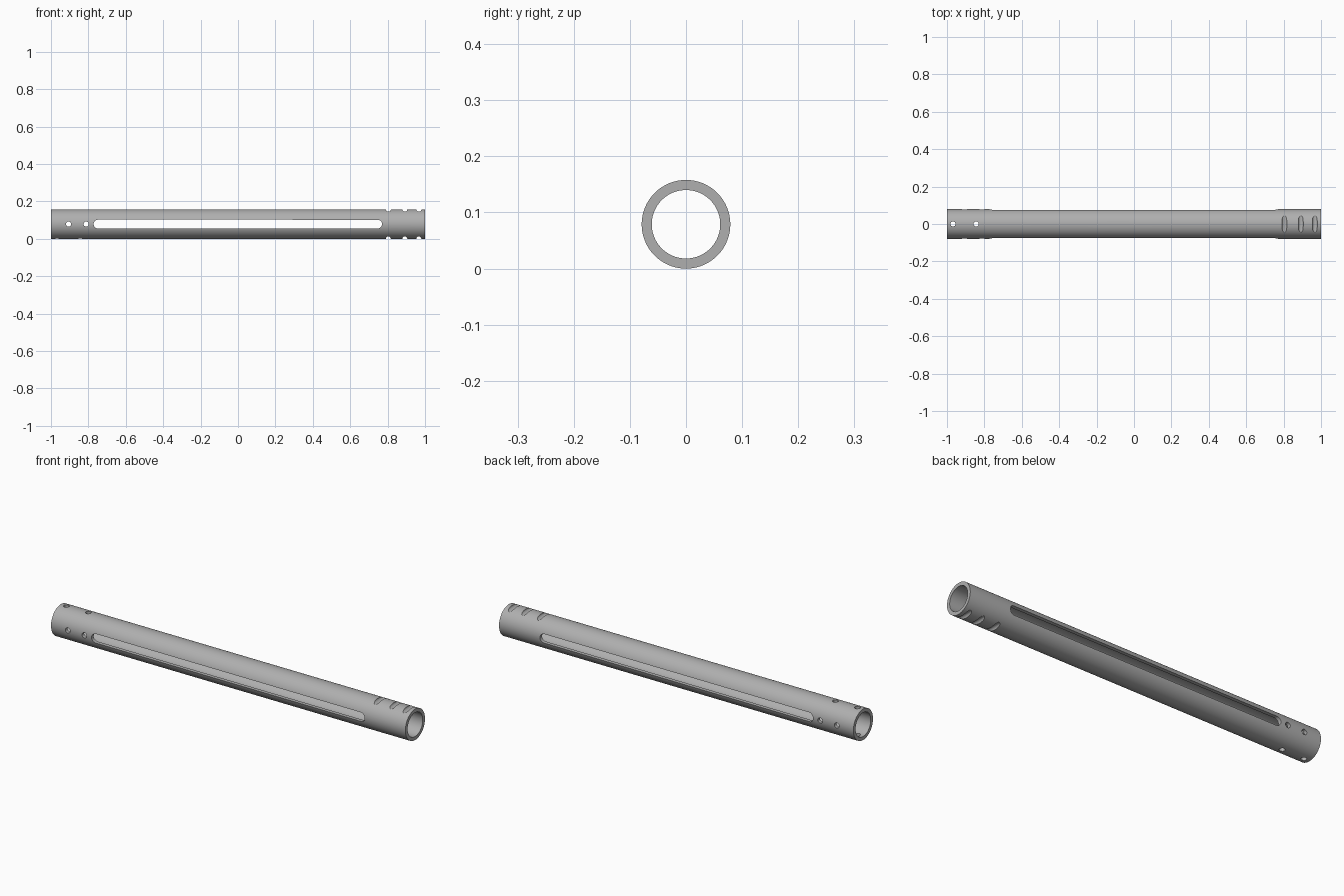
import bpy
from math import pi

if "Cube" in bpy.data.objects:
    bpy.data.objects.remove(bpy.data.objects["Cube"])

R, BORE = 0.079, 0.061
ROT = {'x': (0, pi / 2, 0), 'y': (pi / 2, 0, 0), 'z': (0, 0, 0)}


def rod(name, axis, radius, length, loc, sides=32):
    bpy.ops.mesh.primitive_cylinder_add(vertices=sides, radius=radius, depth=length,
                                        location=loc, rotation=ROT[axis])
    ob = bpy.context.object
    ob.name = name
    bpy.ops.object.transform_apply(location=True, rotation=True, scale=True)
    return ob


def stadium(name, x0, x1, radius, length, z):
    # Round-ended bar running through along y: a cylinder with its halves pulled apart
    ob = rod(name, 'y', radius, length, (0, 0, z), 34)
    for v in ob.data.vertices:
        v.co.x += x1 - radius if v.co.x > 0 else x0 + radius
    return ob


def cut(target, cutter):
    mod = target.modifiers.new(cutter.name, 'BOOLEAN')
    mod.operation, mod.solver, mod.object = 'DIFFERENCE', 'EXACT', cutter
    cutter.hide_render = True
    bpy.context.view_layer.objects.active = target
    bpy.ops.object.modifier_apply(modifier=mod.name)
    bpy.data.objects.remove(cutter, do_unlink=True)


# Hollow tube
tube = rod("tube", 'x', R, 2, (0, 0, R), 96)
cut(tube, rod("bore", 'x', BORE, 2.2, (0, 0, R), 96))

# Long side slot through both walls
cut(tube, stadium("long_slot", -0.772, 0.77, 0.0235, 0.4, R))

# Pin holes at the left end, sideways and vertical
for x in (-0.906, -0.812):
    cut(tube, rod("side_hole", 'y', 0.0135, 0.4, (x, 0, R)))
for x in (-0.968, -0.844):
    cut(tube, rod("vertical_hole", 'z', 0.0135, 0.4, (x, 0, R)))

# Blind cross grooves at the right end, top and bottom
for x in (0.804, 0.892, 0.967):
    for z in (0, 2 * R):
        cut(tube, rod("groove", 'y', 0.013, 0.3, (x, 0, z)))

# Dark grey finish
grey = bpy.data.materials.new("dark_grey")
grey.diffuse_color = (0.43, 0.43, 0.43, 1)
grey.use_nodes = True
grey.node_tree.nodes["Principled BSDF"].inputs["Base Color"].default_value = grey.diffuse_color
tube.data.materials.clear()
tube.data.materials.append(grey)

# Smooth walls with crisp edges
bpy.ops.object.select_all(action='DESELECT')
tube.select_set(True)
bpy.context.view_layer.objects.active = tube
bpy.ops.object.shade_smooth_by_angle(angle=pi / 6)
